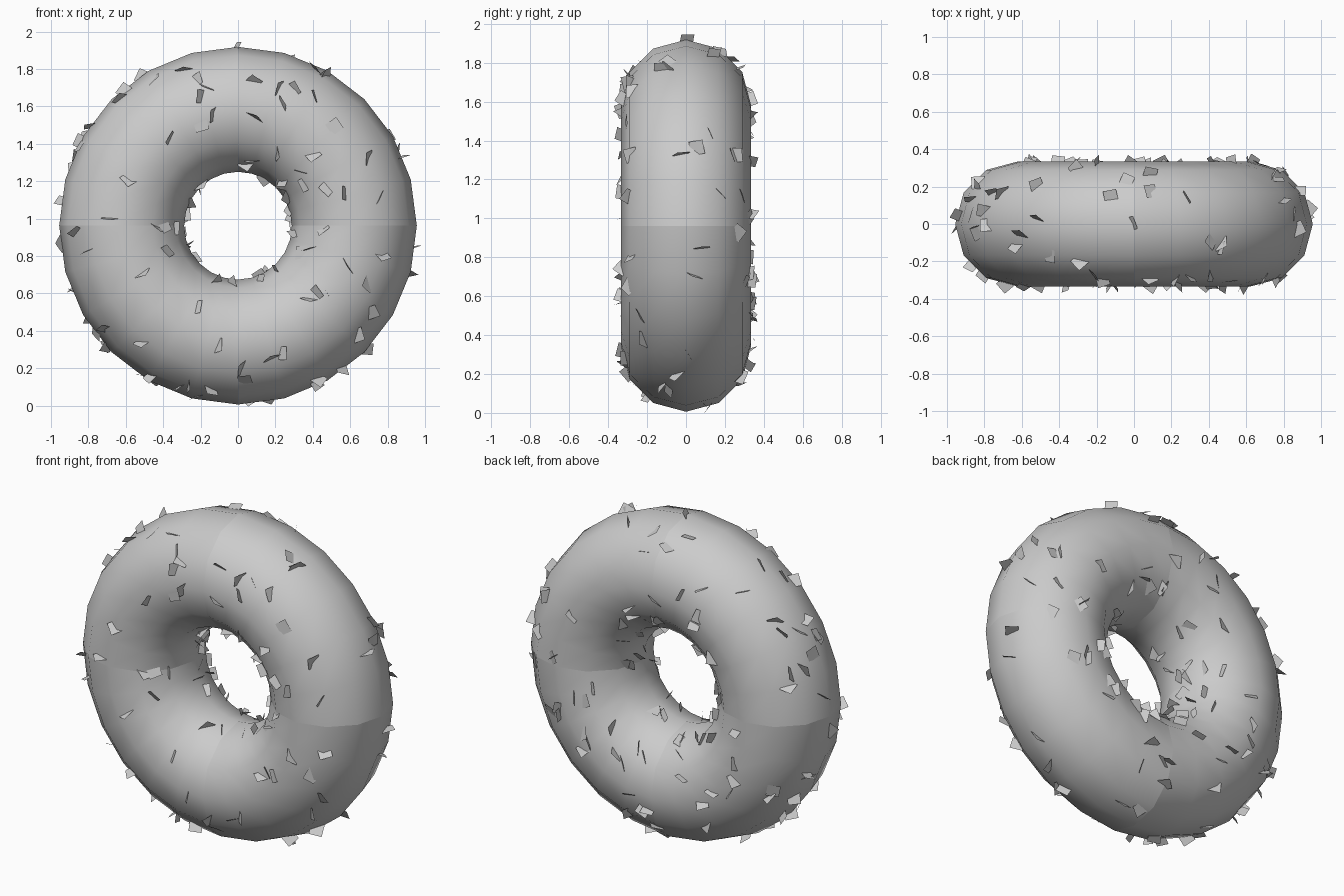
import bpy, bmesh, random
from math import pi, sin, cos, tau
from mathutils import Vector, Matrix

cube = bpy.data.objects.get("Cube")
if cube:
    bpy.data.objects.remove(cube)

random.seed(7)
RING = 0.622      # ring radius
TUBE = 0.334      # tube radius
CENTRE = Vector((0, 0, 0.962))
CHIP = 0.072      # chip side
CHIPS = 190

grey = bpy.data.materials.new("light grey")
grey.use_nodes = True
colour = (0.6, 0.6, 0.6, 1)
grey.diffuse_color = colour
grey.node_tree.nodes["Principled BSDF"].inputs["Base Color"].default_value = colour


def on_ring(around, tube, radius=TUBE):
    """Point on the upright ring; tube angle 0 is the outer rim."""
    reach = RING + radius * cos(tube)
    return CENTRE + Vector((reach * cos(around), radius * sin(tube), reach * sin(around)))


def make_object(name, bm):
    mesh = bpy.data.meshes.new(name)
    bm.to_mesh(mesh)
    bm.free()
    mesh.materials.append(grey)
    obj = bpy.data.objects.new(name, mesh)
    bpy.context.collection.objects.link(obj)
    return obj


# Ring body: four separate quarter bends, each open at its ends
def quarter_bend(name, start, steps=6, sides=12):
    bm = bmesh.new()
    rings = [[bm.verts.new(on_ring(start + pi / 2 * i / steps, tau * j / sides))
              for j in range(sides)] for i in range(steps + 1)]
    for a, b in zip(rings, rings[1:]):
        for j in range(sides):
            k = (j + 1) % sides
            face = bm.faces.new((a[j], a[k], b[k], b[j]))
            face.smooth = True
    bm.normal_update()
    first = bm.faces[:][0]
    outward = first.calc_center_median() - on_ring(start, 0, 0)
    if first.normal.dot(outward) < 0:
        bmesh.ops.reverse_faces(bm, faces=bm.faces[:])
    return make_object(name, bm)


for n, label in enumerate(("upper_left", "upper_right", "lower_right", "lower_left")):
    quarter_bend("ring_" + label, n * pi / 2)


# Chips: thin square flakes half sunk into the ring at random tilts
bm = bmesh.new()
for n in range(CHIPS):
    around = tau * (n * 0.618 + random.uniform(-0.02, 0.02))
    tube = tau * random.random()
    spot = on_ring(around, tube, TUBE * 0.985)
    turn = Matrix.Rotation(random.uniform(0, tau), 4, 'Z')
    tilt = Vector((random.gauss(0, 1), random.gauss(0, 1), random.gauss(0, 1)))
    pose = Matrix.Translation(spot) @ tilt.to_track_quat('Z', 'Y').to_matrix().to_4x4() @ turn
    bmesh.ops.create_grid(bm, x_segments=1, y_segments=1, size=CHIP / 2, matrix=pose)
make_object("chips", bm)
